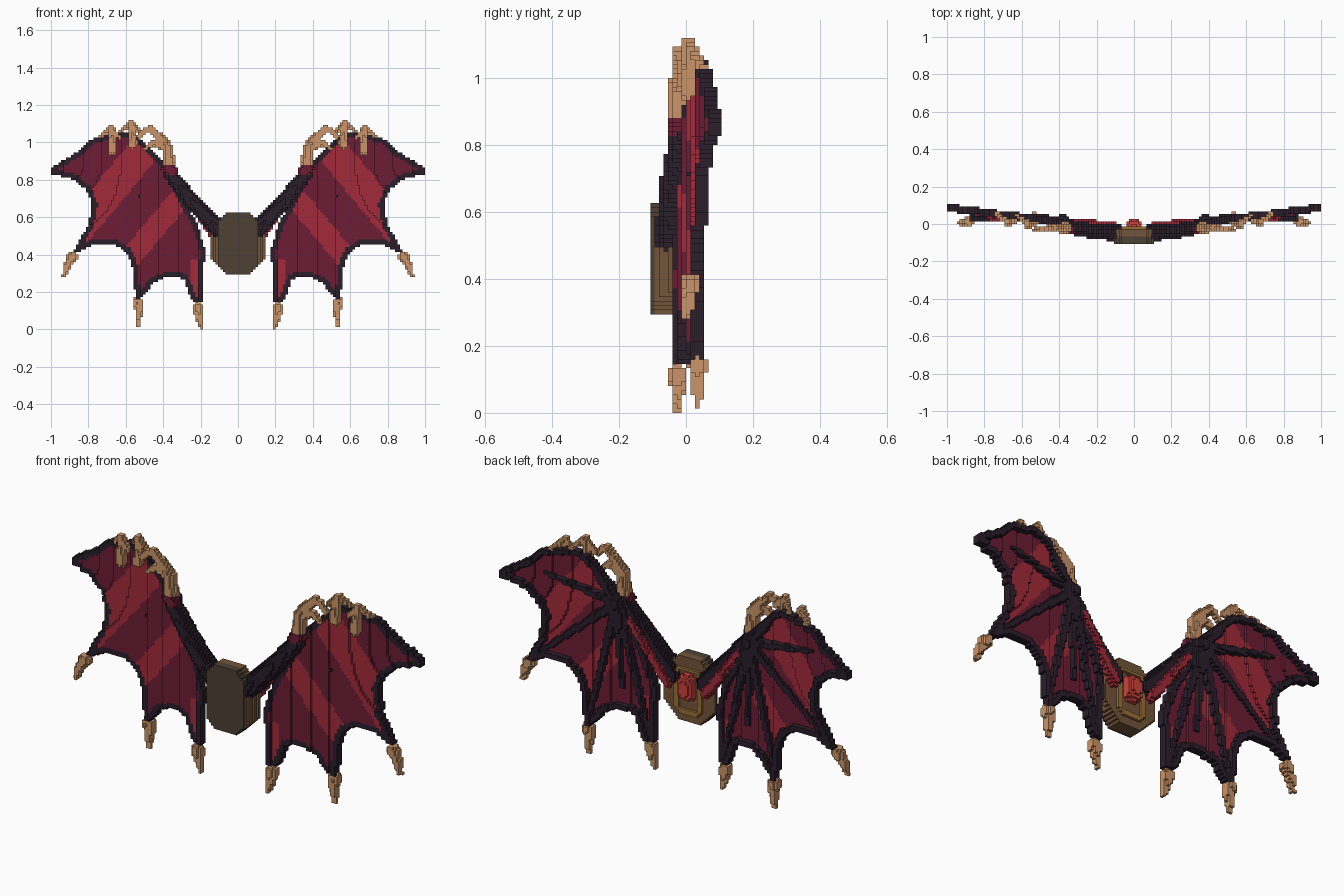
import bpy
from math import floor, ceil
from mathutils import Vector
from mathutils.geometry import intersect_point_line

if "Cube" in bpy.data.objects:
    bpy.data.objects.remove(bpy.data.objects["Cube"])

VOXEL = 2 / 150


def make_material(name, rgb):
    mat = bpy.data.materials.new(name)
    mat.use_nodes = True
    mat.diffuse_color = (*rgb, 1)
    mat.node_tree.nodes["Principled BSDF"].inputs["Base Color"].default_value = (*rgb, 1)
    return mat


MATERIALS = {
    "dark_bone": make_material("dark_bone", (.023, .013, .023)),
    "wine_membrane": make_material("wine_membrane", (.15, .012, .033)),
    "red_stripe": make_material("red_stripe", (.36, .023, .042)),
    "tan_claw": make_material("tan_claw", (.6, .3, .14)),
    "olive_plate": make_material("olive_plate", (.075, .053, .034)),
    "brown_case": make_material("brown_case", (.175, .09, .042)),
    "gold_frame": make_material("gold_frame", (.32, .16, .037)),
    "red_gem": make_material("red_gem", (.62, .055, .045)),
}
SLOTS = list(MATERIALS)
SIDES = [(1, 0, 0), (-1, 0, 0), (0, 1, 0), (0, -1, 0), (0, 0, 1), (0, 0, -1)]


def build(name, cells):
    """Turn a dictionary of coloured cells into a mesh of its exposed sides."""
    used = [s for s in SLOTS if s in cells.values()]
    verts, faces, colours = {}, [], []
    for cell, colour in cells.items():
        for side in SIDES:
            if tuple(a + b for a, b in zip(cell, side)) in cells:
                continue
            axis = next(a for a in range(3) if side[a])
            u, v = (axis + 1) % 3, (axis + 2) % 3
            loop = []
            for du, dv in ((0, 0), (1, 0), (1, 1), (0, 1)):
                corner = list(cell)
                corner[axis] += side[axis] > 0
                corner[u] += du
                corner[v] += dv
                loop.append(verts.setdefault(tuple(corner), len(verts)))
            faces.append(loop if side[axis] > 0 else loop[::-1])
            colours.append(used.index(colour))
    mesh = bpy.data.meshes.new(name)
    mesh.from_pydata([Vector(c) * VOXEL for c in verts], [], faces)
    for slot in used:
        mesh.materials.append(MATERIALS[slot])
    mesh.polygons.foreach_set("material_index", colours)
    bpy.context.collection.objects.link(bpy.data.objects.new(name, mesh))


def build_pair(name, cells):
    build("left_" + name, cells)
    build("right_" + name, {(-1 - i, j, k): c for (i, j, k), c in cells.items()})


def fill(cells, low, high, rule):
    """Fill cells in a box, coloured by a rule on the cell centre."""
    spans = [range(floor(a / VOXEL), ceil(b / VOXEL)) for a, b in zip(low, high)]
    for i in spans[0]:
        for j in spans[1]:
            for k in spans[2]:
                colour = rule(*((n + .5) * VOXEL for n in (i, j, k)))
                if colour:
                    cells[i, j, k] = colour


def ball(cells, centre, r, colour):
    centre, pad = Vector(centre), Vector((r, r, r))
    fill(cells, centre - pad, centre + pad,
         lambda *p: colour if (Vector(p) - centre).length <= r else None)


def stroke(cells, points, start, end, colour):
    """Sweep a tapering ball along a path."""
    points = [Vector(p) for p in points]
    total = sum((b - a).length for a, b in zip(points, points[1:]))
    done = 0
    for a, b in zip(points, points[1:]):
        length = (b - a).length
        steps = ceil(length / VOXEL)
        for n in range(steps + 1):
            t = n / steps
            r = start + (end - start) * (done + length * t) / total
            ball(cells, a.lerp(b, t), r, colour)
        done += length


def depth(x, z):
    """Sweep the wing backwards, with the lower outer corner cupped forwards."""
    return -.055 + .13 * x - .3 * max(0, x - .55) * max(0, .85 - z)


def on_wing(x, z, offset=0):
    return x, depth(x, z) + offset, z


# Scalloped wing membrane with a thick dark rim
OUTLINE = [Vector(p) for p in (
    (.36, .86), (.54, 1.04), (.62, 1.06), (.78, 1.02), (.86, .95), (1, .865), (1, .835),
    (.87, .80), (.81, .745), (.78, .665), (.80, .56), (.885, .41), (.86, .41),
    (.78, .45), (.66, .45), (.595, .41), (.56, .32), (.55, .16), (.52, .16),
    (.45, .25), (.37, .285), (.29, .27), (.24, .14), (.19, .14), (.185, .29),
    (.175, .42), (.22, .575), (.29, .69))]
EDGES = list(zip(OUTLINE, OUTLINE[1:] + OUTLINE[:1]))


def inside(x, z):
    hits = 0
    for a, b in EDGES:
        if (a.y > z) != (b.y > z):
            hits += x < a.x + (z - a.y) / (b.y - a.y) * (b.x - a.x)
    return hits % 2


def rim_distance(point):
    best = 9
    for a, b in EDGES:
        t = min(1, max(0, intersect_point_line(point, a, b)[1]))
        best = min(best, (point - a.lerp(b, t)).length)
    return best


membrane = {}
for i in range(75):
    for k in range(85):
        x, z = (i + .5) * VOXEL, (k + .5) * VOXEL
        if not inside(x, z):
            continue
        j = floor(depth(x, z) / VOXEL)
        band = .77 * x + .64 * z
        if rim_distance(Vector((x, z))) < .028:
            for layer in range(3):
                membrane[i, j + layer, k] = "dark_bone"
        else:
            striped = .63 < band < .745 or .92 < band < 1.085 or (z < .38 and x < .25)
            membrane[i, j, k] = "red_stripe" if striped else "wine_membrane"
build_pair("wing_membrane", membrane)

# Finger bones fanning out over the back of the wing
bones = {}
HUB = on_wing(.38, .83, .025)
for x, z in ((.76, .90), (.86, .43), (.535, .2), (.36, .4), (.21, .17), (.5, .95)):
    stroke(bones, [HUB, on_wing(x, z, .018)], .023, .01, "dark_bone")
ball(bones, HUB, .036, "dark_bone")
build_pair("finger_bones", bones)

# Arm from the case to the wrist, with a red strip along its back
arm = {}
stroke(arm, [(.09, -.045, .52), (.24, -.035, .68), (.36, -.015, .83)], .048, .036, "dark_bone")
stroke(arm, [(.11, -.01, .48), (.31, .01, .75)], .024, .018, "red_stripe")
stroke(arm, [(.35, -.03, .85), (.38, -.025, .86)], .03, .028, "wine_membrane")
build_pair("arm", arm)

# Straight claws at the lower points
lower_claws = {}
for path in (
        [on_wing(.885, .39), on_wing(.91, .35), on_wing(.93, .29)],
        [on_wing(.535, .145, .02), on_wing(.53, .1, .02), on_wing(.535, .025, .02)],
        [on_wing(.215, .115, .005), on_wing(.21, .08, .005), on_wing(.192, .01, .005)]):
    stroke(lower_claws, path, .029, .012, "tan_claw")
build_pair("lower_claws", lower_claws)

# Thumb and hooked claws along the leading edge
thumb = {}
stroke(thumb, [(.37, -.02, .88), (.37, -.022, .97), (.41, -.022, 1.02),
               (.47, -.025, 1.08), (.53, -.03, 1.03)], .034, .013, "tan_claw")
stroke(thumb, [(.40, -.02, .98), (.45, -.025, 1.0), (.49, -.03, .97)], .022, .012, "tan_claw")
build_pair("thumb_claw", thumb)
hooks = {}
for x, z, y in ((.575, 1.11, .005), (.685, 1.08, .015)):
    top = (x, y, z)
    stroke(hooks, [(x - .012, y - .01, z - .12), (x - .01, y - .005, z - .06), top],
           .025, .016, "tan_claw")
    for reach, back in ((.055, .04), (-.055, 0)):
        stroke(hooks, [top, (x + reach, y + back, z - .055)], .016, .012, "tan_claw")
build_pair("hooked_claws", hooks)


# Central case, flaring towards the back
def case_rule(x, y, z):
    drop = abs(z - .46)
    if abs(x) + drop > .23 or drop > .16 or abs(x) > .1 + .6 * (y + .1):
        return None
    return "olive_plate" if y < -.09 or (z > .52 and y < -.07) else "brown_case"


case = {}
fill(case, (-.15, -.106, .3), (.15, -.03, .62), case_rule)
build("case", case)


# Gold posts and bars around a dark back panel
def frame_rule(x, y, z):
    drop, width = abs(z - .46), abs(x)
    if width > .08 or drop > .12 or width + drop > .17:
        return None
    if width > .052 or drop > .095:
        return "gold_frame"
    return "dark_bone" if y < -.025 else None


frame = {}
fill(frame, (-.12, -.04, .3), (.12, -.014, .62), frame_rule)
build("back_frame", frame)

# Red gem on the back
gem = {}
stroke(gem, [(0, -.02, .46), (0, -.02, .5)], .045, .045, "red_gem")
build("back_gem", gem)
